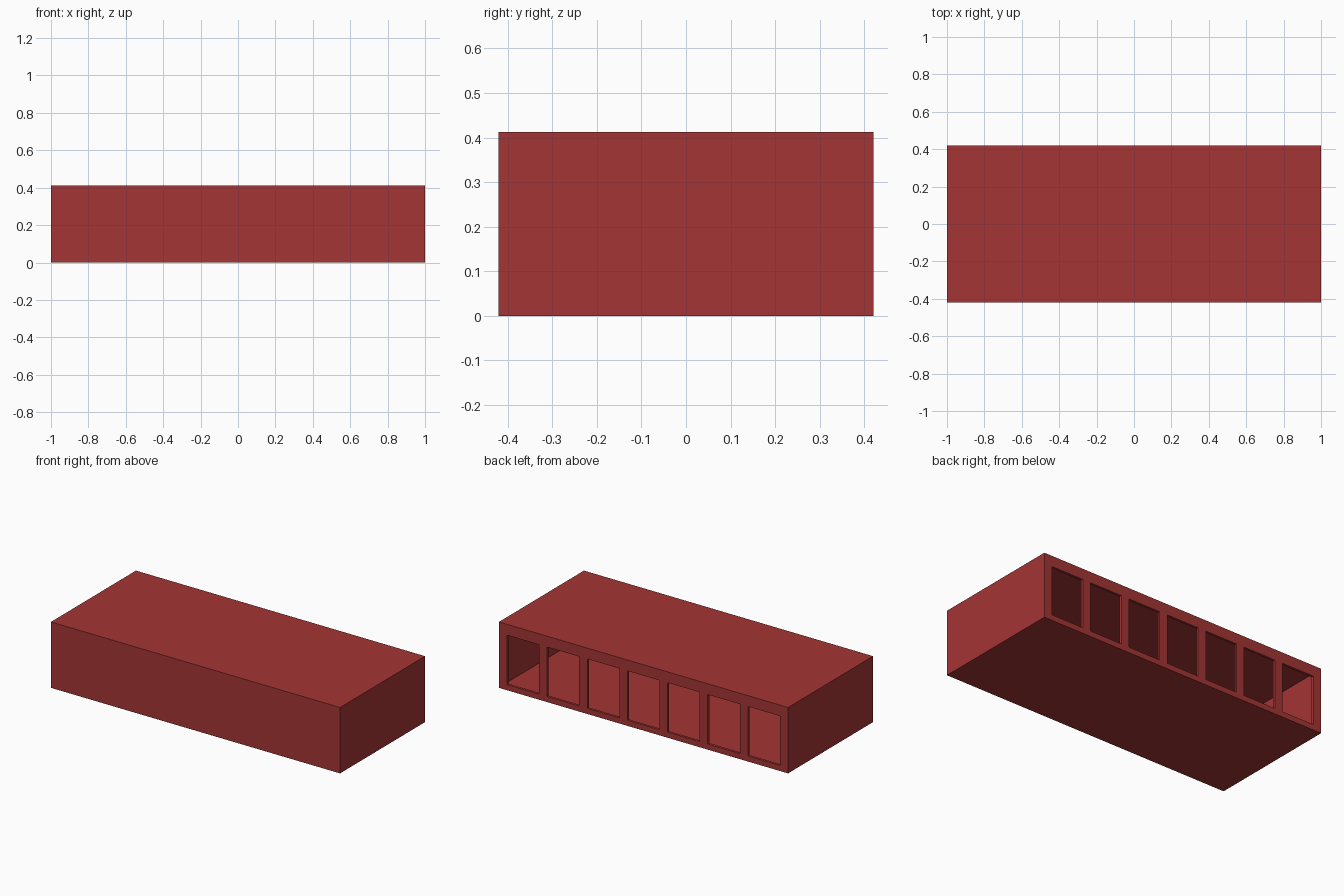
import bpy

if "Cube" in bpy.data.objects:
    bpy.data.objects.remove(bpy.data.objects["Cube"])

W, D, H = 2.0, 0.84, 0.412      # outer size
T = 0.015                       # shell thickness
POST = W / 36                   # gap between openings
OPEN = POST * 4                 # opening width
Z0, Z1 = 0.035, 0.344           # opening bottom and top

mat = bpy.data.materials.new("red_paint")
mat.diffuse_color = (0.37, 0.035, 0.035, 1)
mat.use_nodes = True
mat.node_tree.nodes["Principled BSDF"].inputs["Base Color"].default_value = mat.diffuse_color


def box(name, x0, x1, y0, y1, z0, z1):
    bpy.ops.mesh.primitive_cube_add(
        size=1, location=((x0 + x1) / 2, (y0 + y1) / 2, (z0 + z1) / 2))
    ob = bpy.context.object
    ob.name = name
    ob.scale = (x1 - x0, y1 - y0, z1 - z0)
    bpy.ops.object.transform_apply(location=True, rotation=False, scale=True)
    return ob


def cut(target, cutter):
    mod = target.modifiers.new("cut", 'BOOLEAN')
    mod.operation = 'DIFFERENCE'
    mod.solver = 'EXACT'
    mod.object = cutter
    bpy.context.view_layer.objects.active = target
    bpy.ops.object.modifier_apply(modifier=mod.name)
    bpy.data.objects.remove(cutter, do_unlink=True)


# Outer block with one hollow chamber
housing = box("housing", -W/2, W/2, -D/2, D/2, 0, H)
housing.data.materials.append(mat)
cut(housing, box("chamber_cutter", -W/2 + T, W/2 - T,
                 -D/2 + T, D/2 - T, T, H - T))

# Row of seven openings through the back wall
for i in range(7):
    x = -W/2 + POST + i * (OPEN + POST)
    cut(housing, box("opening_cutter", x, x + OPEN,
                     D/2 - 2 * T, D/2 + 0.1, Z0, Z1))
